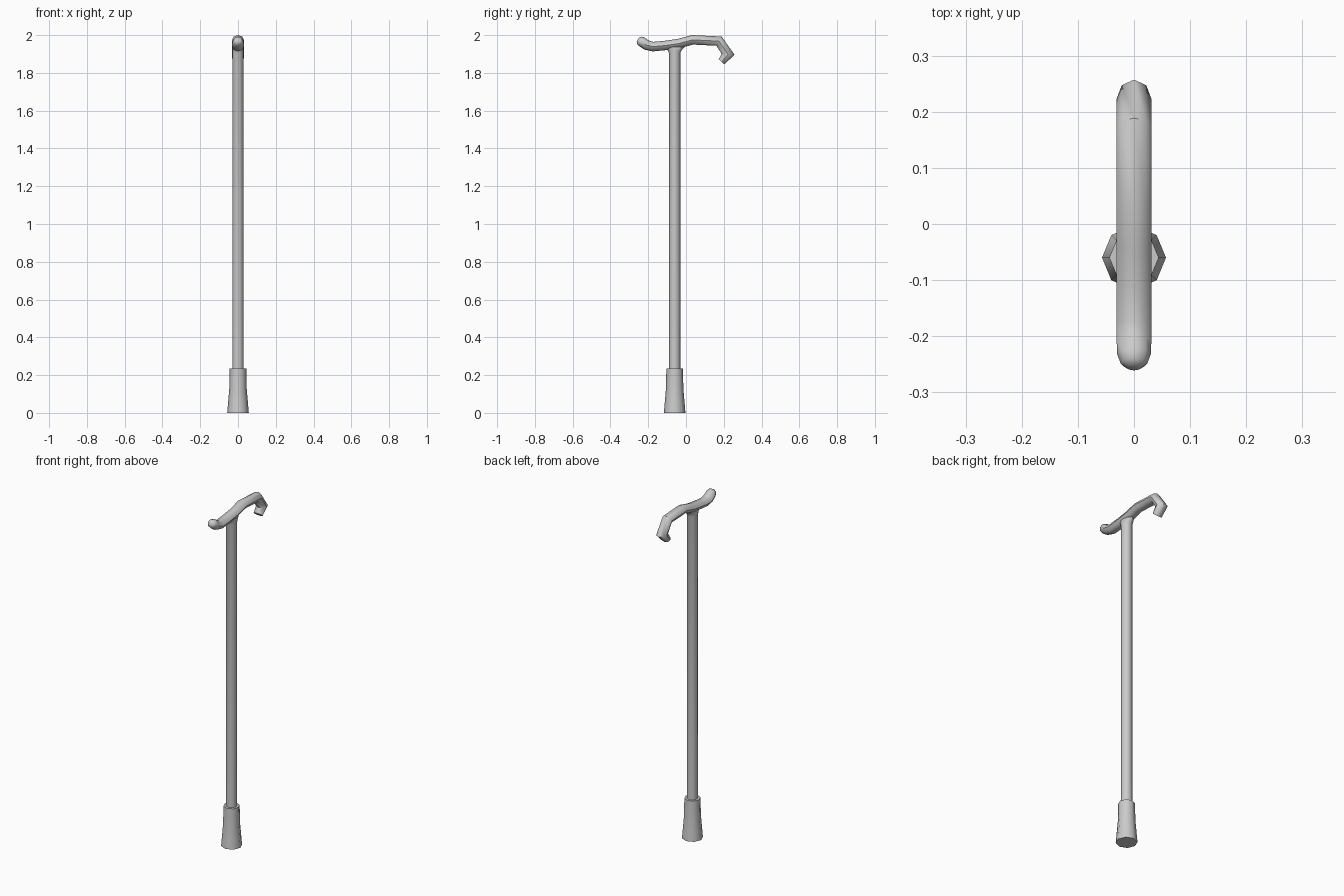
import bpy, bmesh, math
from mathutils import Vector

if "Cube" in bpy.data.objects:
    bpy.data.objects.remove(bpy.data.objects["Cube"])

SIDES = 8
AXIS_Y = -0.06


def loft(name, rings):
    """Skin rings given as (centre, x axis vector, second axis vector), capped at both ends."""
    bm = bmesh.new()
    loops = []
    for c, u, v in rings:
        loops.append([bm.verts.new(c + u * math.cos(a) + v * math.sin(a))
                      for a in (2 * math.pi * i / SIDES for i in range(SIDES))])
    for a, b in zip(loops, loops[1:]):
        for i in range(SIDES):
            j = (i + 1) % SIDES
            bm.faces.new((a[i], a[j], b[j], b[i]))
    bm.faces.new(loops[0])
    bm.faces.new(loops[-1])
    bmesh.ops.recalc_face_normals(bm, faces=bm.faces)
    me = bpy.data.meshes.new(name)
    bm.to_mesh(me)
    bm.free()
    ob = bpy.data.objects.new(name, me)
    bpy.context.collection.objects.link(ob)
    bpy.ops.object.select_all(action='DESELECT')
    ob.select_set(True)
    bpy.context.view_layer.objects.active = ob
    bpy.ops.object.shade_smooth_by_angle(angle=math.radians(48))
    return ob


def upright(name, profile):
    """Vertical part from (z, x radius, y radius, y shift)."""
    return loft(name, [(Vector((0, AXIS_Y + s, z)), Vector((rx, 0, 0)), Vector((0, ry, 0)))
                       for z, rx, ry, s in profile])


# rubber foot, flared to the ground
upright("rubber_tip", [(0, .057, .057, 0), (.06, .052, .052, 0),
                       (.13, .046, .046, 0), (.235, .044, .044, 0)])

# shaft, spreading fore and aft where it meets the handle
upright("shaft", [(.2, .03, .03, 0), (1.905, .03, .03, 0),
                  (1.922, .03, .038, 0), (1.937, .028, .052, 0)])

# handle: (y, z, x radius, radius in the side plane)
path = [(-.256, 1.975, .012, .011), (-.248, 1.971, .024, .023), (-.232, 1.964, .03, .027),
        (-.208, 1.947, .031, .026), (-.175, 1.939, .031, .025), (-.11, 1.945, .031, .025),
        (-.04, 1.955, .031, .025), (.035, 1.975, .031, .025), (.175, 1.968, .031, .025),
        (.223, 1.898, .031, .027), (.188, 1.859, .03, .02)]
pts = [Vector((0, p[0], p[1])) for p in path]
rings = []
for i, p in enumerate(path):
    d0 = (pts[i] - pts[i - 1]).normalized() if i else (pts[1] - pts[0]).normalized()
    d1 = (pts[i + 1] - pts[i]).normalized() if i < len(pts) - 1 else d0
    t = (d0 + d1).normalized()
    normal = Vector((0, -t.z, t.y))
    miter = 1 / max(t.dot(d0), .5)
    rings.append((pts[i], Vector((p[2], 0, 0)), normal * p[3] * miter))
loft("handle", rings)
